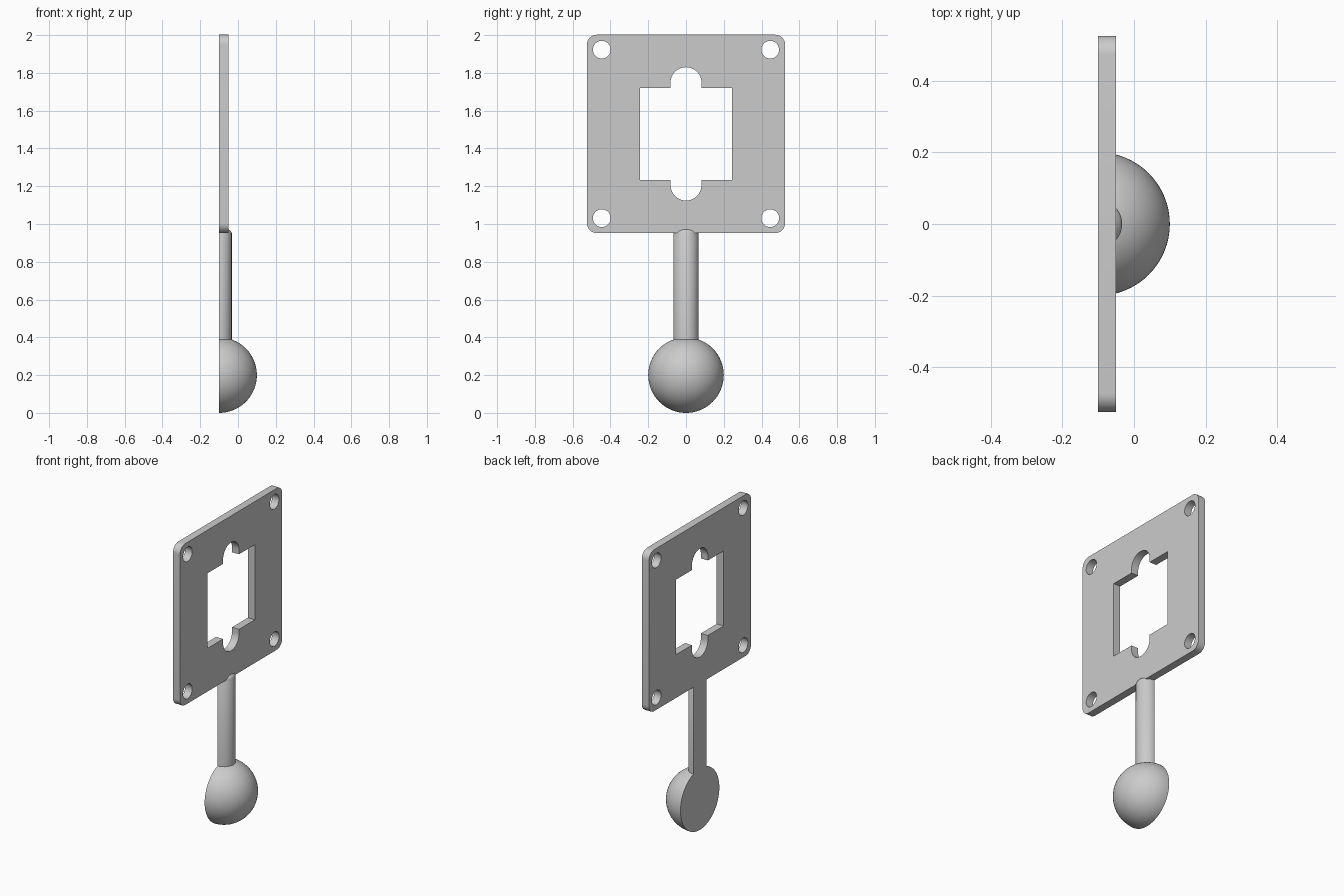
import bpy, bmesh, math
from mathutils import Matrix, Vector

if "Cube" in bpy.data.objects:
    bpy.data.objects.remove(bpy.data.objects["Cube"], do_unlink=True)

BACK = -0.1          # plane of the flat back
THICK = 0.05         # plate thickness
PLATE_Z = 1.477      # plate centre height

grey = bpy.data.materials.new("light grey")
grey.use_nodes = True
grey.diffuse_color = (0.6, 0.6, 0.6, 1)
grey.node_tree.nodes["Principled BSDF"].inputs["Base Color"].default_value = (0.6, 0.6, 0.6, 1)


def add_object(name, mesh):
    mesh.materials.clear()
    mesh.materials.append(grey)
    obj = bpy.data.objects.new(name, mesh)
    bpy.context.collection.objects.link(obj)
    bpy.ops.object.select_all(action='DESELECT')
    obj.select_set(True)
    bpy.context.view_layer.objects.active = obj
    bpy.ops.object.shade_smooth_by_angle(angle=math.radians(30))
    return obj


def arc(cx, cy, r, start, sweep, steps):
    angles = [math.radians(start + sweep * i / steps) for i in range(steps + 1)]
    return [(cx + r * math.cos(a), cy + r * math.sin(a)) for a in angles]


def half_solid(name, bm):
    # Keep the +x half and close it with a flat back
    geom = bm.verts[:] + bm.edges[:] + bm.faces[:]
    cut = bmesh.ops.bisect_plane(bm, geom=geom, dist=1e-5, plane_co=(0, 0, 0),
                                 plane_no=(1, 0, 0), clear_inner=True)
    edges = [e for e in cut["geom_cut"] if isinstance(e, bmesh.types.BMEdge)]
    bmesh.ops.contextual_create(bm, geom=edges)
    bmesh.ops.recalc_face_normals(bm, faces=bm.faces)
    bmesh.ops.translate(bm, verts=bm.verts, vec=(BACK, 0, 0))
    mesh = bpy.data.meshes.new(name)
    bm.to_mesh(mesh)
    bm.free()
    return add_object(name, mesh)


# Plate outline: rounded square
HALF, CORNER = 0.525, 0.053
k = HALF - CORNER
outline = []
for i, (sx, sy) in enumerate([(1, 1), (-1, 1), (-1, -1), (1, -1)]):
    outline += arc(sx * k, sy * k, CORNER, 90 * i, 90, 8)

# Central window with a round-ended notch above and below
WIN, NOTCH, NOTCH_Y = 0.244, 0.082, 0.271
upper = [(WIN, WIN), (NOTCH, WIN)] + arc(0, NOTCH_Y, NOTCH, 0, 180, 24) + [(-NOTCH, WIN), (-WIN, WIN)]
window = upper + [(-x, -y) for x, y in upper]

# Corner screw holes
loops = [outline, window]
for sx in (-1, 1):
    for sy in (-1, 1):
        loops.append(arc(sx * 0.446, sy * 0.446, 0.047, 0, 360, 32)[:-1])

curve = bpy.data.curves.new("plate_profile", 'CURVE')
curve.dimensions = '2D'
curve.fill_mode = 'BOTH'
curve.extrude = THICK / 2
for loop in loops:
    spline = curve.splines.new('POLY')
    spline.points.add(len(loop) - 1)
    for point, (x, y) in zip(spline.points, loop):
        point.co = (x, y, 0, 1)
    spline.use_cyclic_u = True
profile = bpy.data.objects.new("plate_profile", curve)
bpy.context.collection.objects.link(profile)
bpy.context.view_layer.update()
depsgraph = bpy.context.evaluated_depsgraph_get()
plate_mesh = bpy.data.meshes.new_from_object(profile.evaluated_get(depsgraph))
bpy.data.objects.remove(profile, do_unlink=True)

# Stand the profile up: its x, y, z become y, z, x
stand = Matrix(((0, 0, 1, BACK + THICK / 2), (1, 0, 0, 0), (0, 1, 0, PLATE_Z), (0, 0, 0, 1)))
plate_mesh.transform(stand)
bm = bmesh.new()
bm.from_mesh(plate_mesh)
bmesh.ops.remove_doubles(bm, verts=bm.verts, dist=1e-5)
bmesh.ops.recalc_face_normals(bm, faces=bm.faces)
bm.to_mesh(plate_mesh)
bm.free()
add_object("mounting_plate", plate_mesh)

# Half-round stem with a tapered tip over the plate edge
bm = bmesh.new()
ROD = 0.067
rings = []
for radius, z in [(ROD, 0.37), (ROD, 0.953), (0.061, 0.964), (0.045, 0.976)]:
    rings.append([bm.verts.new((x, y, z)) for x, y in arc(0, 0, radius, 0, 360, 48)[:-1]])
for low, high in zip(rings, rings[1:]):
    for i in range(len(low)):
        j = (i + 1) % len(low)
        bm.faces.new((low[i], low[j], high[j], high[i]))
bm.faces.new(rings[0][::-1])
bm.faces.new(rings[-1])
half_solid("stem", bm)

# Half ball at the foot
bm = bmesh.new()
bmesh.ops.create_uvsphere(bm, u_segments=64, v_segments=32, radius=0.2,
                          matrix=Matrix.Translation(Vector((0, 0, 0.2))))
half_solid("half_ball", bm)
